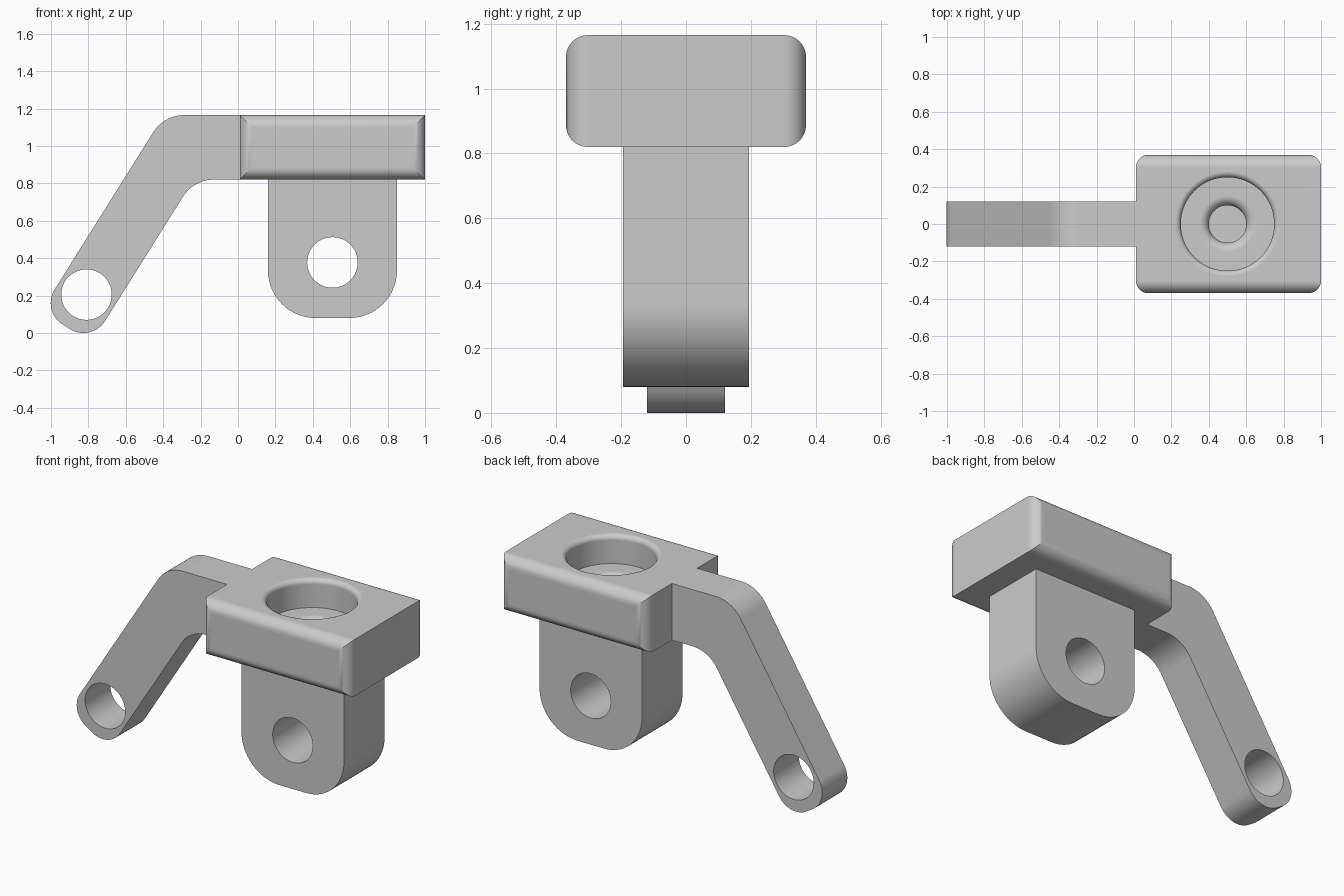
import bpy, bmesh, math
from mathutils import Vector

if "Cube" in bpy.data.objects:
    bpy.data.objects.remove(bpy.data.objects["Cube"])

TOP, UNDER = 1.165, 0.82          # plate top and underside heights


def new_object(name, bm):
    bmesh.ops.recalc_face_normals(bm, faces=bm.faces)
    me = bpy.data.meshes.new(name)
    bm.to_mesh(me)
    bm.free()
    ob = bpy.data.objects.new(name, me)
    bpy.context.collection.objects.link(ob)
    return ob


def loft(name, rings):
    """Join closed rings of equal length and cap both ends."""
    bm = bmesh.new()
    loops = [[bm.verts.new(p) for p in ring] for ring in rings]
    n = len(loops[0])
    for a, b in zip(loops, loops[1:]):
        for i in range(n):
            j = (i + 1) % n
            bm.faces.new((a[i], a[j], b[j], b[i]))
    bm.faces.new(loops[0])
    bm.faces.new(loops[-1])
    return new_object(name, bm)


def rounded(corners, steps=14):
    """Outline from (x, z, radius) corners, with tangent arcs."""
    out, n = [], len(corners)
    for i, (x, z, r) in enumerate(corners):
        p = Vector((x, z))
        if r == 0:
            out.append(p)
            continue
        a = (Vector(corners[i - 1][:2]) - p).normalized()
        b = (Vector(corners[(i + 1) % n][:2]) - p).normalized()
        half = a.angle(b) / 2
        c = p + (a + b).normalized() * (r / math.sin(half))
        start = p + a * (r / math.tan(half)) - c
        end = p + b * (r / math.tan(half)) - c
        sweep = start.angle(end)
        for k in range(steps + 1):
            t = k / steps
            out.append(c + (start * math.sin((1 - t) * sweep)
                            + end * math.sin(t * sweep)) / math.sin(sweep))
    return out


def slab(name, outline, half_y):
    return loft(name, [[(p[0], y, p[1]) for p in outline] for y in (-half_y, half_y)])


def lathe(name, profile, x, n=64):
    """Stack circles of (radius, z) around a vertical axis at x."""
    return loft(name, [[(x + r * math.cos(2 * math.pi * i / n),
                         r * math.sin(2 * math.pi * i / n), z) for i in range(n)]
                       for r, z in profile])


def cut(ob, cutter):
    mod = ob.modifiers.new("hole", 'BOOLEAN')
    mod.operation, mod.solver, mod.object = 'DIFFERENCE', 'EXACT', cutter
    bpy.context.view_layer.objects.active = ob
    bpy.ops.object.modifier_apply(modifier=mod.name)
    bpy.data.objects.remove(cutter)


def pin_hole(ob, x, z, r=0.135, n=64):
    ring = [(x + r * math.cos(2 * math.pi * i / n), z + r * math.sin(2 * math.pi * i / n))
            for i in range(n)]
    cut(ob, slab("pin_cutter", ring, 0.5))


# Plate: rectangles stacked along y, inset near both ends for rounded mitred edges
R, N = 0.067, 10
half = [(0.37 - R + R * math.sin(a), R * (1 - math.cos(a)))
        for a in (math.pi / 2 * k / N for k in range(N + 1))]
sections = [(-y, d) for y, d in reversed(half)] + half
plate = loft("plate", [[(0.01 + d, y, UNDER + d), (1 - d, y, UNDER + d),
                        (1 - d, y, TOP - d), (0.01 + d, y, TOP - d)] for y, d in sections])


# Counterbored socket with rounded rims
def rim(r, z, f, steps=8):
    return [(r + f - f * math.cos(a), z - f + f * math.sin(a))
            for a in (math.pi / 2 * k / steps for k in range(steps + 1))]


step_z = TOP - 0.173
cut(plate, lathe("socket_cutter", [(0.1, UNDER - 0.1)] + rim(0.1, step_z, 0.05)
                 + [(0.25, step_z)] + rim(0.25, TOP, 0.03) + [(0.281, TOP + 0.1)], 0.5))

# Lug below the plate
lug = slab("lug", rounded([(0.16, UNDER, 0), (0.16, 0.08, 0.255),
                           (0.85, 0.08, 0.255), (0.85, UNDER, 0)]), 0.195)
pin_hole(lug, 0.505, 0.377)

# Bent arm with a rounded end
eye = Vector((-0.81, 0.205))
ang = math.radians(57.9)
d = Vector((math.cos(ang), math.sin(ang)))
nrm = Vector((d.y, -d.x))
end_hi = eye - nrm * 0.159 - d * 0.203
end_lo = eye + nrm * 0.159 - d * 0.203
bend_hi = end_hi + d * ((TOP - end_hi.y) / d.y)
bend_lo = end_lo + d * ((UNDER - end_lo.y) / d.y)
arm = slab("arm", rounded([(0.01, TOP, 0), (*bend_hi, 0.195), (*end_hi, 0.135),
                           (*end_lo, 0.135), (*bend_lo, 0.195), (0.01, UNDER, 0)]), 0.121)
pin_hole(arm, *eye)

# Smooth curves, sharp edges, clean flat faces
for ob in (plate, lug, arm):
    bpy.ops.object.select_all(action='DESELECT')
    ob.select_set(True)
    bpy.context.view_layer.objects.active = ob
    bpy.ops.object.shade_smooth_by_angle(angle=math.radians(30))
    ob.modifiers.new("flat_faces", 'WEIGHTED_NORMAL').keep_sharp = True
